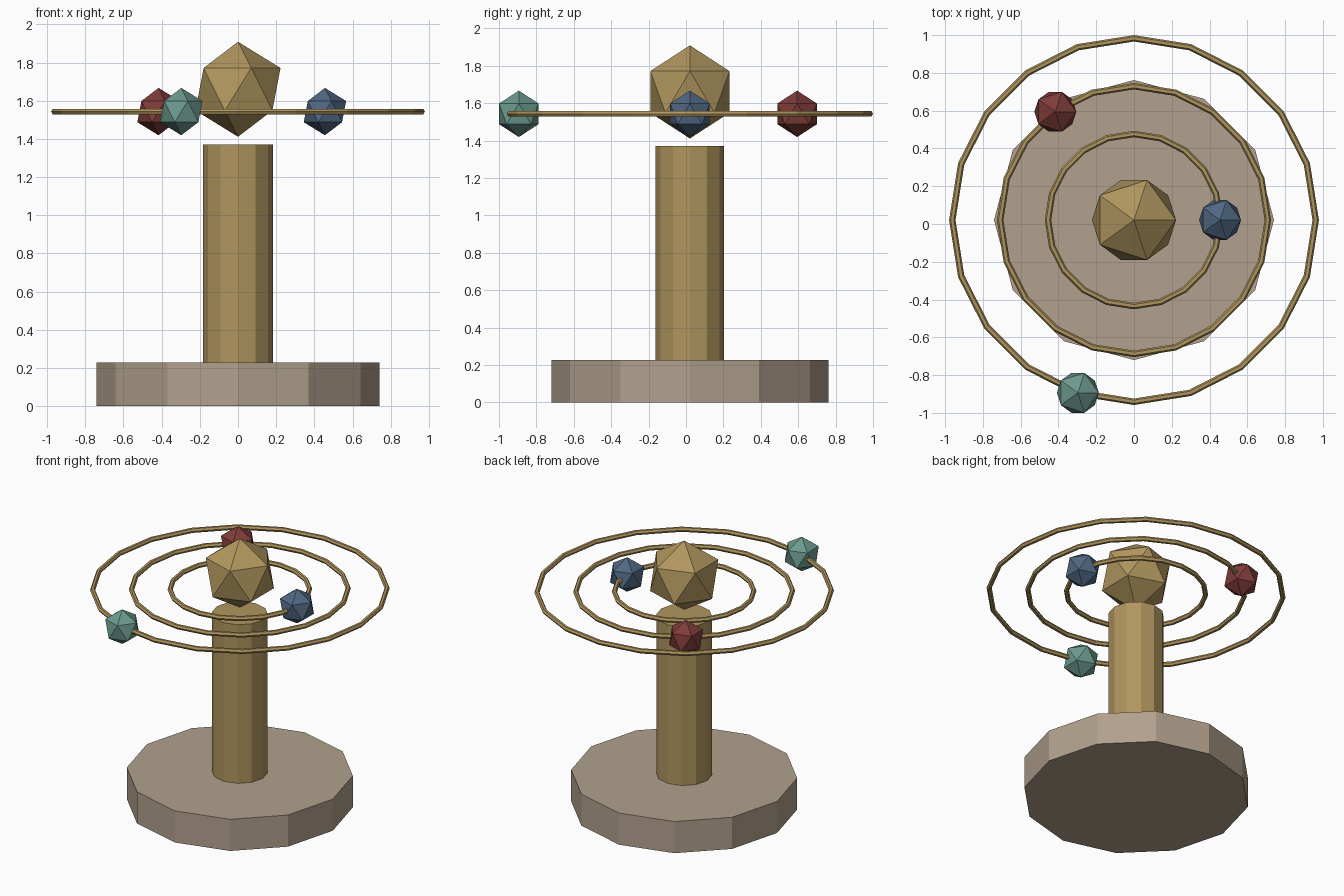
import bpy
import math

if "Cube" in bpy.data.objects:
    bpy.data.objects.remove(bpy.data.objects["Cube"])

CY = 0.021          # common axis, offset in y so the whole model is centred
RING_Z = 1.543


def material(name, rgb):
    m = bpy.data.materials.new(name)
    m.diffuse_color = (*rgb, 1.0)
    m.use_nodes = True
    m.node_tree.nodes["Principled BSDF"].inputs["Base Color"].default_value = m.diffuse_color
    return m


brass = material("brass", (0.434, 0.305, 0.112))
stone = material("warm_stone", (0.440, 0.355, 0.266))
blue = material("slate_blue", (0.080, 0.138, 0.223))
red = material("dark_red", (0.210, 0.045, 0.040))
teal = material("soft_teal", (0.150, 0.320, 0.270))


def finish(name, mat):
    ob = bpy.context.object
    ob.name = name
    ob.data.materials.clear()
    ob.data.materials.append(mat)
    return ob


def cylinder(name, radius, z0, z1, mat):
    bpy.ops.mesh.primitive_cylinder_add(vertices=12, radius=radius, depth=z1 - z0,
                                        location=(0, CY, (z0 + z1) / 2))
    return finish(name, mat)


def ball(name, radius, location, mat):
    bpy.ops.mesh.primitive_ico_sphere_add(subdivisions=1, radius=radius, location=location)
    return finish(name, mat)


# Stand
cylinder("base", 0.741, 0.0, 0.228, stone)
cylinder("column", 0.183, 0.228, 1.371, brass)

# Central sun
ball("sun", 0.249, (0, CY, 1.66), brass)

# Orbit rings, each with one planet
orbits = [("inner", 0.4555, 0, blue), ("middle", 0.7085, 126, red), ("outer", 0.962, 252, teal)]
for name, radius, degrees, mat in orbits:
    bpy.ops.mesh.primitive_torus_add(major_segments=20, minor_segments=6, major_radius=radius,
                                     minor_radius=0.017, location=(0, CY, RING_Z))
    finish(name + "_ring", brass)
    a = math.radians(degrees)
    ball(name + "_planet", 0.124,
         (radius * math.cos(a), CY + radius * math.sin(a), RING_Z), mat)
